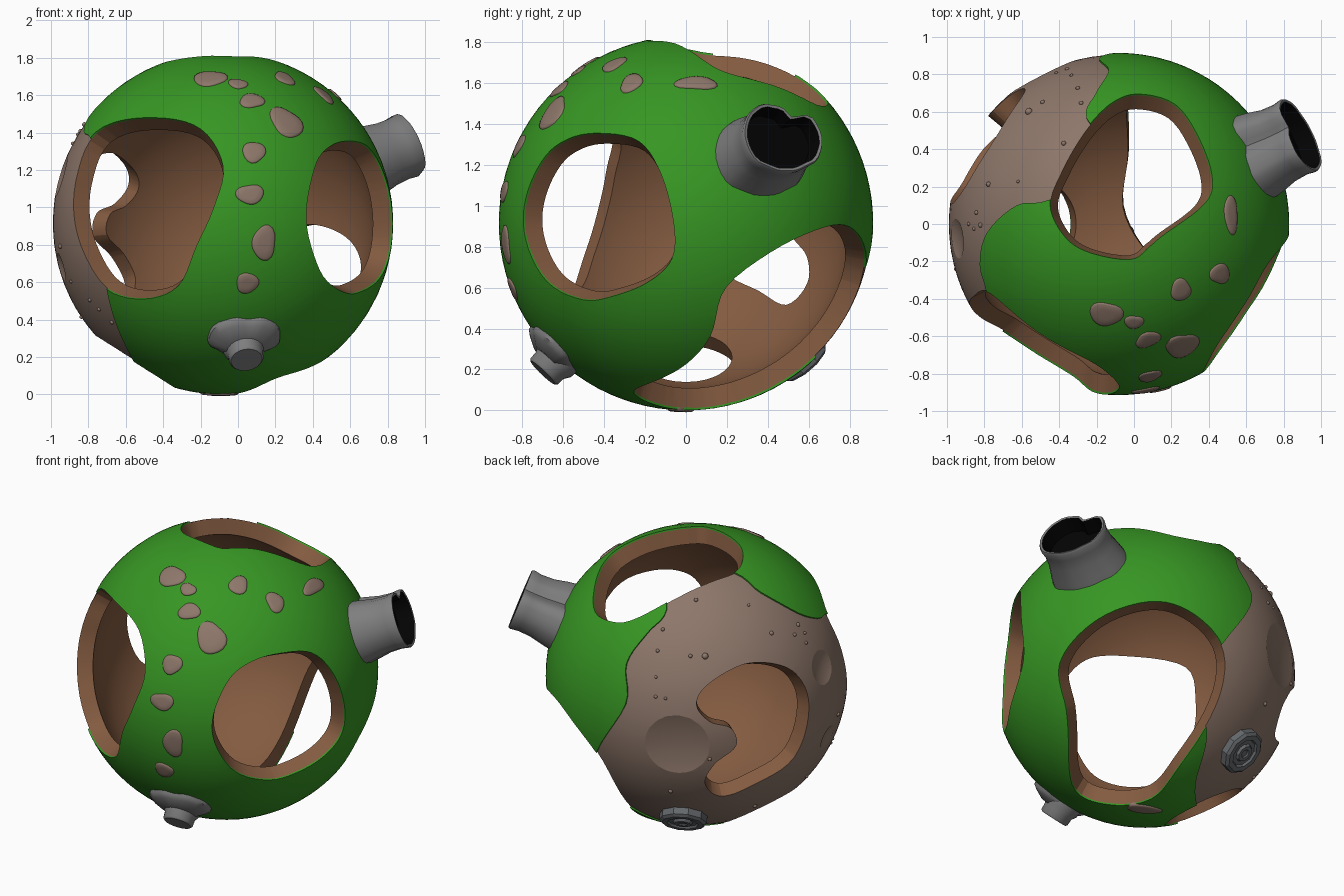
import bpy, bmesh, math, random
from mathutils import Vector as V

if "Cube" in bpy.data.objects:
    bpy.data.objects.remove(bpy.data.objects["Cube"])

random.seed(4)
C = V((-0.085, 0, 0.915))          # sphere centre
R_GREEN, R_BODY, R_IN = 0.915, 0.905, 0.808


def mat(name, col):
    m = bpy.data.materials.new(name)
    m.diffuse_color = (*col, 1)
    m.use_nodes = True
    m.node_tree.nodes["Principled BSDF"].inputs["Base Color"].default_value = m.diffuse_color
    return m


GREEN = mat("moss green", (0.038, 0.305, 0.017))
TAUPE = mat("taupe stone", (0.27, 0.185, 0.145))
BROWN = mat("inner brown", (0.23, 0.105, 0.052))
GREY = mat("pipe grey", (0.21, 0.21, 0.21))
STEEL = mat("bolt grey", (0.13, 0.14, 0.15))
BLACK = mat("pipe black", (0.001, 0.001, 0.001))

# picking directions on the sphere from flat views: right, up, toward, origin
az, el = math.radians(124), math.radians(24)
tow = V((math.cos(el) * math.cos(az), math.cos(el) * math.sin(az), math.sin(el)))
rgt = V((-math.sin(az), math.cos(az), 0))
VIEWS = {"front": (V((1, 0, 0)), V((0, 0, 1)), V((0, -1, 0)), (C.x, C.z)),
         "right": (V((0, 1, 0)), V((0, 0, 1)), V((1, 0, 0)), (0, C.z)),
         "top": (V((1, 0, 0)), V((0, 1, 0)), V((0, 0, 1)), (C.x, 0)),
         "back": (rgt, tow.cross(rgt), tow, (0, 0))}


def at(view, a, b):
    r, u, c, o = VIEWS[view]
    a, b = a - o[0], b - o[1]
    return (r * a + u * b + c * math.sqrt(max(0, R_GREEN ** 2 - a * a - b * b))).normalized()


def make(name, bm, mats):
    me = bpy.data.meshes.new(name)
    bm.to_mesh(me)
    bm.free()
    ob = bpy.data.objects.new(name, me)
    ob.location = C
    for m in mats:
        me.materials.append(m)
    bpy.context.collection.objects.link(ob)
    return ob


def smooth(ob, angle=35):
    bpy.ops.object.select_all(action='DESELECT')
    ob.select_set(True)
    bpy.context.view_layer.objects.active = ob
    bpy.ops.object.shade_smooth_by_angle(angle=math.radians(angle))


def shell(name, r_out, r_in, mats):
    bm = bmesh.new()
    bmesh.ops.create_icosphere(bm, subdivisions=5, radius=r_out)
    old = set(bm.faces)
    bmesh.ops.create_icosphere(bm, subdivisions=5, radius=r_in)
    bmesh.ops.reverse_faces(bm, faces=[f for f in bm.faces if f not in old])
    return make(name, bm, mats)


def cone(dirs, steps=5):
    """Radial cutter through a smooth closed outline of directions."""
    n, out = len(dirs), []
    for i in range(n):
        p = [V(dirs[(i + k) % n]).normalized() for k in (-1, 0, 1, 2)]
        for s in range(steps):
            t = s / steps
            q = (p[1] * 2 + (p[2] - p[0]) * t + (p[0] * 2 - p[1] * 5 + p[2] * 4 - p[3]) * t * t
                 + (p[1] * 3 - p[0] - p[2] * 3 + p[3]) * t ** 3)
            out.append(q.normalized())
    mid = sum(out, V()).normalized()
    bm = bmesh.new()
    lo = [bm.verts.new(d * 0.5) for d in out]
    hi = [bm.verts.new(d * 2.5) for d in out]
    a, b = bm.verts.new(mid * 0.5), bm.verts.new(mid * 2.5)
    for i in range(len(out)):
        j = (i + 1) % len(out)
        bm.faces.new((lo[i], lo[j], hi[j], hi[i]))
        bm.faces.new((lo[j], lo[i], a))
        bm.faces.new((hi[i], hi[j], b))
    bmesh.ops.recalc_face_normals(bm, faces=bm.faces)
    return make("cutter", bm, [])


def cut(ob, cutters):
    for c in cutters:
        c.hide_render = True
        m = ob.modifiers.new("cut", 'BOOLEAN')
        m.operation, m.solver, m.object = 'DIFFERENCE', 'EXACT', c
        me = bpy.data.meshes.new_from_object(ob.evaluated_get(bpy.context.evaluated_depsgraph_get()))
        ob.modifiers.clear()
        ob.data = me


def frame(d):
    e1 = V((0, 0, 1)).cross(d).normalized()
    return e1, d.cross(e1)


def loft(name, axis, shape, stations, mats):
    """Rings along a radial axis: (distance, scale, inset, material)."""
    d = V(axis).normalized()
    e1, e2 = frame(d)
    n, bm, rings = len(shape), bmesh.new(), []
    for dist, sc, inset, _ in stations:
        rings.append([bm.verts.new(d * dist + (e1 * math.cos(2 * math.pi * i / n) +
                      e2 * math.sin(2 * math.pi * i / n)) * (shape[i] * sc - inset)) for i in range(n)])
    for k in range(len(rings) - 1):
        for i in range(n):
            j = (i + 1) % n
            f = bm.faces.new((rings[k][i], rings[k][j], rings[k + 1][j], rings[k + 1][i]))
            f.material_index = stations[k][3]
    bm.faces.new(rings[0][::-1])
    bm.faces.new(rings[-1]).material_index = stations[-1][3]
    return make(name, bm, mats)


def rounded(vals, steps=3):
    n = len(vals)
    return [vals[i] + (vals[(i + 1) % n] - vals[i]) * (1 - math.cos(math.pi * s / steps)) / 2
            for i in range(n) for s in range(steps)]


# openings in the shell
front_left = [(-.45, 1.48), (-.2, 1.42), (-.08, 1.22), (-.13, 1.0), (-.22, .8), (-.32, .58),
              (-.5, .51), (-.7, .56), (-.83, .75), (-.885, .95), (-.87, 1.17), (-.765, 1.4)]
front_right = [(-.42, 1.355), (-.23, 1.315), (-.12, 1.15), (-.06, .91), (-.07, .74), (-.18, .63), (-.35, .56),
               (-.5, .54), (-.68, .63), (-.785, .84), (-.785, 1.03), (-.69, 1.24), (-.57, 1.33)]
top_hole = [(.03, .695), (.22, .64), (.35, .455), (.42, .24), (.38, .11), (.17, -.05), (.085, -.12), (-.02, -.19),
            (-.26, -.145), (-.385, -.05), (-.45, .11), (-.385, .29), (-.235, .535), (-.1, .66)]
back_hole = [(.29, .08), (.07, -.05), (.01, -.17), (.09, -.27), (.22, -.31), (.25, -.42), (.12, -.53),
             (.06, -.65), (.16, -.73), (.38, -.645), (.6, -.49), (.69, -.18), (.63, 0), (.5, .08)]
low_hole = [(.84, .2, -.31), (.77, .46, -.11), (.57, .72, -.01), (.36, .84, -.05), (.13, .88, -.22), (.05, .78, -.47),
            (.06, .42, -.82), (.03, .1, -.91), (.16, -.15, -.89), (.33, -.25, -.81), (.6, 0, -.69), (.72, .12, -.55)]
under = V((-.48, 0, -.76)).normalized()
u1, u2 = frame(under)
under_hole = [under + (u1 * math.cos(t * math.pi / 5) + u2 * math.sin(t * math.pi / 5)) * 0.29 for t in range(10)]
holes = [cone([at(v, *p) for p in pts]) for v, pts in
         (("front", front_left), ("right", front_right), ("top", top_hole), ("back", back_hole))]
holes += [cone(low_hole), cone(under_hole)]

# bare stone region left uncovered by the green layer
bare = cone([(-.37, .13, .83), (-.54, .1, .73), (-.70, -.05, .58), (-.74, -.22, .49), (-.70, -.40, .43),
             (-.65, -.65, .05), (-.62, -.58, -.34), (-.5, -.33, -.7), (-.4, 0, -.82), (-.13, .32, -.85), (.03, .62, -.67),
             (.25, .75, -.5), (.12, .88, -.2), (-.095, .895, .17), (-.05, .82, .4), (-.12, .7, .58),
             (-.17, .57, .7), (0, .3, .86)])

# crater cutters: direction, radius, depth
craters = []
for d, a, dep in ((at("back", -.11, -.42), .2, .042), (at("back", .77, .06), .11, .025), (at("back", .8, -.37), .08, .02)):
    rc = a * a / (2 * (dep - a * a / (2 * R_BODY)))
    bm = bmesh.new()
    bmesh.ops.create_uvsphere(bm, u_segments=96, v_segments=64, radius=rc)
    for v in bm.verts:
        v.co += d * (R_BODY - dep + rc)
    craters.append(make("cutter", bm, []))

# stone body: taupe outside, brown inside and on hole walls
body = shell("stone_shell", R_BODY, R_IN, [TAUPE, BROWN])
cut(body, craters + holes)
for f in body.data.polygons:
    c = f.center
    f.material_index = 0 if c.length > R_BODY - 0.07 and f.normal.dot(c.normalized()) > 0.6 else 1
smooth(body, 18)

# green covering layer
cover = shell("green_cover", R_GREEN, R_BODY - 0.001, [GREEN])
cut(cover, holes + [bare])
for f in cover.data.polygons:
    f.material_index = 0
smooth(cover)
for c in holes + craters + [bare]:
    bpy.data.objects.remove(c)

# flat stones set in the green layer
spots = [(at("front", x, z), a, b) for x, z, a, b in (
    (-.15, 1.69, .085, .08), (0, 1.66, .05, .045), (.075, 1.57, .068, .055), (.25, 1.69, .062, .062),
    (.46, 1.6, .06, .065), (.26, 1.455, .092, .1), (.085, 1.295, .06, .066), (.065, 1.07, .072, .058),
    (.14, .81, .07, .09), (.05, .595, .067, .054))]
spots += [(at("right", .05, 1.6), .1, .05), (V((-.01, -.02, -.91)).normalized(), .12, .045)]
bm = bmesh.new()
for d, a, b in spots:
    e1, e2 = frame(d)
    p1, p2, n = random.random() * 6, random.random() * 6, 20
    rings = []
    for k, r in ((1, .905), (.97, .919), (.85, .923), (.45, .924)):
        ring = []
        for i in range(n):
            t = 2 * math.pi * i / n
            w = k * (1 + .09 * math.sin(2 * t + p1) + .08 * math.sin(3 * t + p2))
            ring.append(bm.verts.new((d + (e1 * math.cos(t) * a + e2 * math.sin(t) * b) * w / .915).normalized() * r))
        rings.append(ring)
    for lo, hi in zip(rings, rings[1:]):
        for i in range(n):
            bm.faces.new((lo[i], lo[(i + 1) % n], hi[(i + 1) % n], hi[i]))
    bm.faces.new(rings[-1])
smooth(make("inset_stones", bm, [TAUPE]), 60)

# tiny pebbles on the bare stone
pebbles = [at("back", a, b) for a, b in (
    (.06, .13), (0, .47), (.32, .44), (-.2, .29), (-.03, .13), (-.23, .16), (-.24, 0), (-.24, -.12), (-.18, -.13),
    (.46, .27), (.62, .32), (.6, .26), (.66, .27), (.86, -.23), (.09, -.5), (-.15, -.7), (.36, -.79), (.67, -.61))]
pebbles += [at("front", x, z) for x, z in ((-.75, .45), (-.68, .38), (-.8, .5), (-.9, .6), (-.9, 1.35))]
bm = bmesh.new()
for i, d in enumerate(pebbles):
    new = bmesh.ops.create_icosphere(bm, subdivisions=2, radius=.02 if i == 0 else random.uniform(.009, .014))
    for v in new["verts"]:
        v.co += d * R_BODY
smooth(make("pebbles", bm, [TAUPE]), 60)

# large side pipe with notched section
pipe = rounded([.215, .21, .13, .17, .2, .21, .215, .215, .19, .18, .18, .205])
smooth(loft("side_pipe", (.837, .41, .36), pipe,
            [(.84, 1.15, 0, 0), (.93, 1.08, 0, 0), (1.02, .98, 0, 0), (1.1, .96, 0, 0), (1.15, 1.0, 0, 0),
             (1.163, .99, .004, 0), (1.16, .99, .018, 1), (1.06, .97, .025, 1)], [GREY, BLACK]), 45)

# small front nozzle on a lumpy flange
flange = rounded([.19, .2, .19, .165, .19, .21, .2, .14, .12, .12, .12, .14])
smooth(loft("nozzle_flange", (.125, -.66, -.66), flange,
            [(.86, 1.03, 0, 0), (.91, .99, 0, 0), (.93, .85, 0, 0), (.96, .55, 0, 0)], [GREY]), 45)
smooth(loft("front_nozzle", (.125, -.67, -.7), [.095] * 20,
            [(.86, 1.3, 0, 0), (.94, 1.2, 0, 0), (.97, 1, 0, 0), (1.01, .98, 0, 0), (1.02, .88, 0, 0)], [GREY]), 45)

# faceted bolt disc at the back underside
loft("bolt_disc", (-.3, .585, -.69), [.145] * 10,
     [(.86, 1, 0, 0), (.935, 1, 0, 0), (.95, .88, 0, 0), (.95, .66, 0, 0), (.937, .6, 0, 0), (.937, .42, 0, 0),
      (.953, .36, 0, 0), (.953, .2, 0, 0), (.945, .15, 0, 0)], [STEEL])
